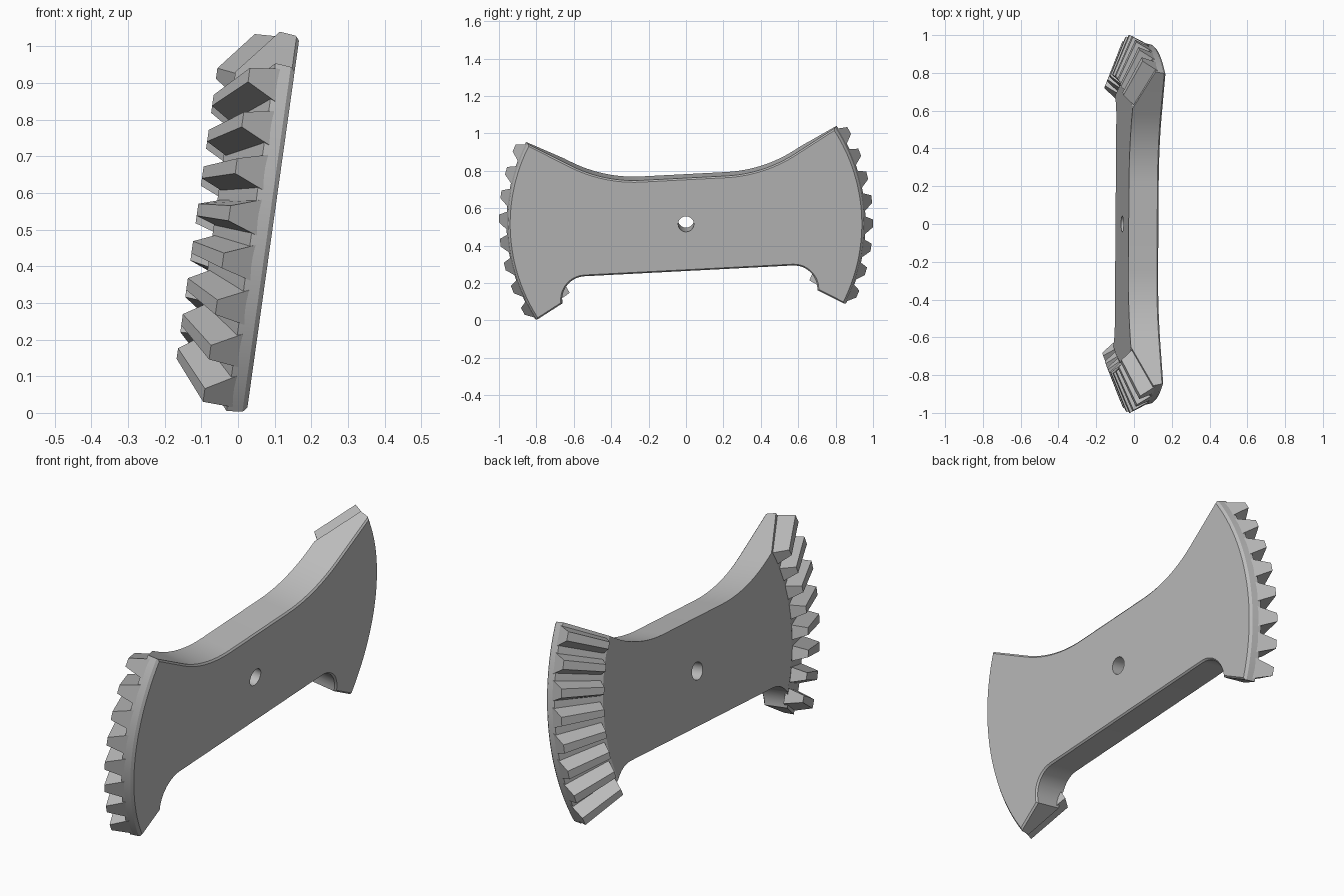
import bpy, bmesh, math
from mathutils import Matrix, Vector

if "Cube" in bpy.data.objects:
    bpy.data.objects.remove(bpy.data.objects["Cube"], do_unlink=True)

steel = bpy.data.materials.new("plain grey")
steel.use_nodes = True
GREY = (0.5, 0.5, 0.5, 1)
steel.diffuse_color = GREY
steel.node_tree.nodes["Principled BSDF"].inputs["Base Color"].default_value = GREY

# Leaning frame: first axis along the length, second up the plate, third out of the flat face
lean, roll = math.radians(8), math.radians(3)
up = Vector((math.sin(lean), 0, math.cos(lean)))
normal = Vector((math.cos(lean), 0, -math.sin(lean)))
along = Vector((0, 1, 0))
axis_u = along * math.cos(roll) + up * math.sin(roll)
axis_v = up * math.cos(roll) - along * math.sin(roll)
FRAME = Matrix.Translation((0.096, 0, 0.515)) @ Matrix((axis_u, axis_v, normal)).transposed().to_4x4()
SECTOR = math.radians(30)


def make_object(name, bm):
    bmesh.ops.recalc_face_normals(bm, faces=bm.faces)
    mesh = bpy.data.meshes.new(name)
    bm.to_mesh(mesh)
    bm.free()
    mesh.materials.append(steel)
    obj = bpy.data.objects.new(name, mesh)
    bpy.context.collection.objects.link(obj)
    obj.matrix_world = FRAME
    return obj


def arc(cx, cy, r, start, end, steps):
    angles = [math.radians(start + (end - start) * i / steps) for i in range(steps + 1)]
    return [(cx + r * math.cos(a), cy + r * math.sin(a)) for a in angles]


def polar(r, a, w):
    return (r * math.cos(a), r * math.sin(a), w)


def lathe(name, profile, segments):
    bm = bmesh.new()
    rings = [[bm.verts.new(polar(r, 2 * math.pi * i / segments, w)) for i in range(segments)]
             for r, w in profile]
    for a, b in zip(rings, rings[1:]):
        for i in range(segments):
            j = (i + 1) % segments
            bm.faces.new((a[i], a[j], b[j], b[i]))
    bm.faces.new(rings[0])
    bm.faces.new(rings[-1])
    return make_object(name, bm)


def apply_boolean(obj, cutter, operation):
    mod = obj.modifiers.new("cut", "BOOLEAN")
    mod.operation, mod.object, mod.solver = operation, cutter, "EXACT"
    bpy.ops.object.select_all(action="DESELECT")
    bpy.context.view_layer.objects.active = obj
    obj.select_set(True)
    bpy.ops.object.modifier_apply(modifier=mod.name)
    bpy.data.objects.remove(cutter, do_unlink=True)


# Waisted plate: half outline mirrored end to end, then extruded
THICK, WAIST, BLEND = 0.16, 0.247, 0.2
bend = BLEND / math.tan(SECTOR / 2)
half = arc(0.557, -0.38, 0.126, 90, 0, 10)
half += [(0.683, -0.683 * math.tan(SECTOR))]
half += [polar(1.2, -SECTOR, 0)[:2], polar(1.2, SECTOR, 0)[:2]]
half += arc(WAIST / math.tan(SECTOR) - BLEND, WAIST + bend, bend, -60, -90, 12)
outline = half + [(-x, y) for x, y in reversed(half)]

bm = bmesh.new()
back = bm.faces.new([bm.verts.new((x, y, -THICK)) for x, y in outline])
front = bmesh.ops.extrude_face_region(bm, geom=[back])["geom"]
bmesh.ops.translate(bm, vec=(0, 0, THICK), verts=[g for g in front if isinstance(g, bmesh.types.BMVert)])
if not back.is_valid or len([f for f in bm.faces if len(f.verts) == len(outline)]) < 2:
    bmesh.ops.holes_fill(bm, edges=bm.edges)
bmesh.ops.recalc_face_normals(bm, faces=bm.faces)
rim = [e for e in bm.edges if all(v.co.z > -0.001 for v in e.verts)]
bmesh.ops.bevel(bm, geom=rim, offset=0.008, segments=1, affect="EDGES")
plate = make_object("sector_plate", bm)

# Round the two ends with a conical disc, then drill the pivot hole
disc = lathe("end_rounding", [(0.94, 0.1), (0.94, 0), (0.951, -0.012), (0.96, -0.055),
                              (0.73, -THICK), (0.73, -0.3)], 240)
apply_boolean(plate, disc, "INTERSECT")
drill = lathe("pivot_drill", [(0.042, 0.1), (0.042, -0.4)], 32)
apply_boolean(plate, drill, "DIFFERENCE")

# Tapered bevel teeth, eight on each end
TOOTH = [(0.957, -0.04, 2.95), (1.0, -0.122, 1.2), (0.79, -0.21, 1.2), (0.735, -0.145, 2.95)]
PITCH = math.radians(7.5)
for name, middle in (("back_teeth", 0), ("front_teeth", math.pi)):
    bm = bmesh.new()
    for k in range(8):
        centre = middle + (k - 3.5) * PITCH
        sides = [[bm.verts.new(polar(r, centre + s * math.radians(h), w)) for r, w, h in TOOTH]
                 for s in (-1, 1)]
        for side in sides:
            bm.faces.new(side)
        for i in range(4):
            j = (i + 1) % 4
            bm.faces.new((sides[0][i], sides[0][j], sides[1][j], sides[1][i]))
    make_object(name, bm)

# Smooth the curved walls only
bpy.ops.object.select_all(action="DESELECT")
bpy.context.view_layer.objects.active = plate
plate.select_set(True)
bpy.ops.object.shade_smooth_by_angle(angle=math.radians(20))
